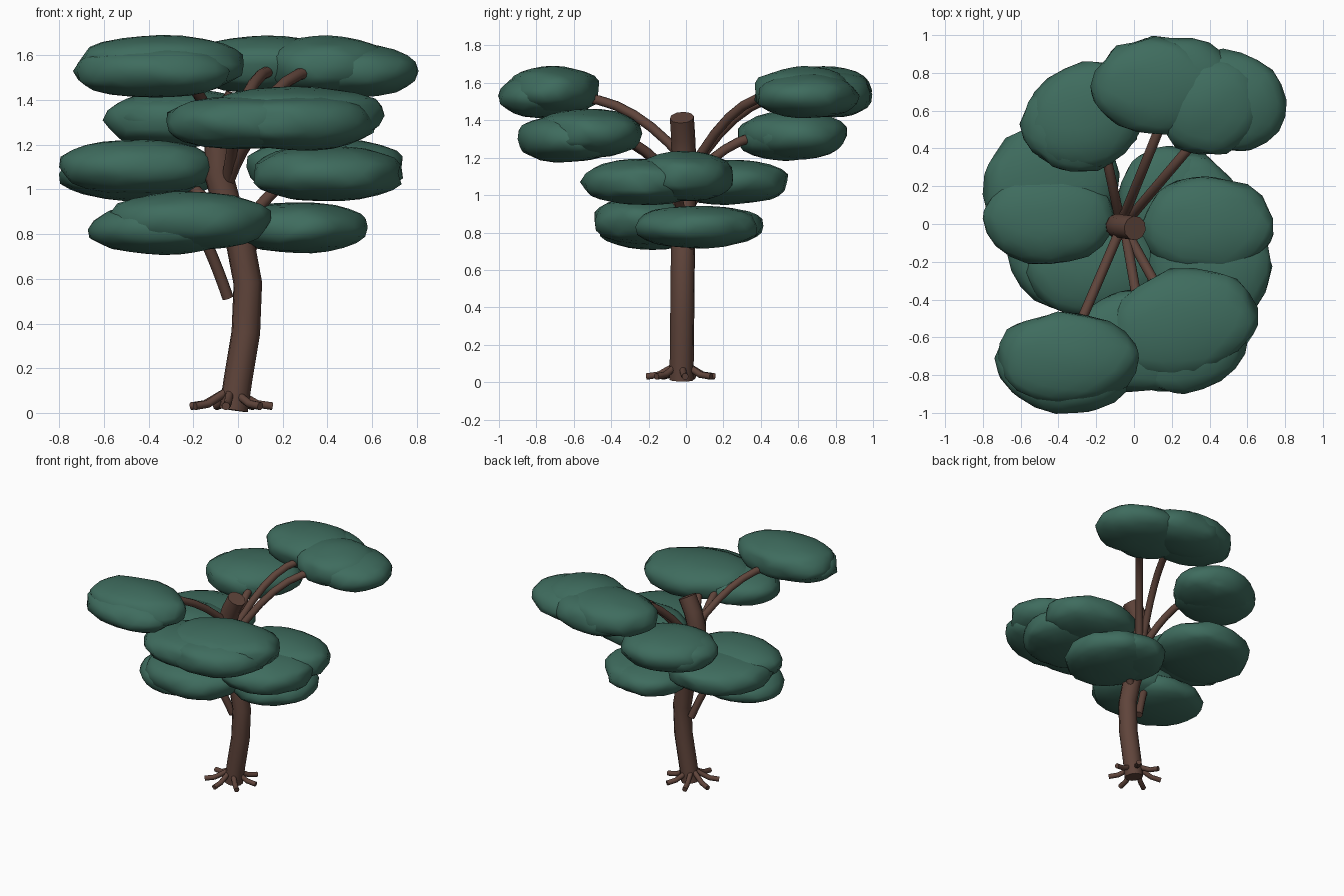
import bpy, math
from mathutils import Vector, noise

cube = bpy.data.objects.get("Cube")
if cube:
    bpy.data.objects.remove(cube, do_unlink=True)


def material(name, rgb):
    m = bpy.data.materials.new(name)
    m.use_nodes = True
    m.diffuse_color = (*rgb, 1)
    m.node_tree.nodes["Principled BSDF"].inputs["Base Color"].default_value = (*rgb, 1)
    return m


bark = material("brown bark", (0.115, 0.058, 0.043))
leaf = material("deep green leaves", (0.049, 0.15, 0.112))


def finish(obj, name, mat, angle):
    obj.name = name
    obj.data.materials.clear()
    obj.data.materials.append(mat)
    bpy.ops.object.shade_smooth_by_angle(angle=math.radians(angle))


def tube(name, points, radius):
    """Capped round tube along a path of points."""
    curve = bpy.data.curves.new(name, 'CURVE')
    curve.dimensions = '3D'
    curve.bevel_depth = radius
    curve.bevel_resolution = 3
    curve.use_fill_caps = True
    spline = curve.splines.new('POLY')
    spline.points.add(len(points) - 1)
    for p, co in zip(spline.points, points):
        p.co = (*co, 1)
    obj = bpy.data.objects.new(name, curve)
    bpy.context.collection.objects.link(obj)
    bpy.ops.object.select_all(action='DESELECT')
    obj.select_set(True)
    bpy.context.view_layer.objects.active = obj
    bpy.ops.object.convert(target='MESH')
    finish(bpy.context.object, name, bark, 40)


def arc(start, end, lift, steps=6):
    """Path that leaves steeply and levels out towards its end."""
    a, b = Vector(start), Vector(end)
    c = (a + b) / 2 + Vector((0, 0, lift))
    return [a * (1 - t) ** 2 + c * 2 * t * (1 - t) + b * t * t
            for t in (i / steps for i in range(steps + 1))]


def lobe(name, centre, size, turn=0):
    """Flattened, lumpy leaf pad with a full rim."""
    bpy.ops.mesh.primitive_ico_sphere_add(subdivisions=3, radius=1, location=centre,
                                          rotation=(0, 0, math.radians(turn)))
    obj = bpy.context.object
    seed = Vector(centre) * 7
    for v in obj.data.vertices:
        bump = 1.02 + 0.1 * noise.noise(v.co * 2.4 + seed)
        flat = math.copysign(abs(v.co.z) ** 0.78, v.co.z)
        lump = 1 + 0.06 * noise.noise(v.co * 1.5 - seed)
        v.co = (v.co.x * bump * size[0], v.co.y * bump * size[1], flat * lump * size[2])
    finish(obj, name, leaf, 60)


# Trunk with a double bend
tube("trunk", [(-0.02, -0.025, 0.012), (0.0, -0.022, 0.15), (0.035, -0.02, 0.36),
               (0.044, -0.018, 0.58), (0.012, -0.015, 0.75), (-0.05, -0.012, 0.93),
               (-0.09, -0.01, 1.08), (-0.085, -0.01, 1.2), (-0.05, -0.015, 1.31),
               (0.005, -0.022, 1.415)], 0.065)

# Seven roots spreading from the foot
for i in range(7):
    a = math.tau * i / 7 - math.pi / 4
    path = [(-0.033 + r * math.cos(a), -0.025 + r * math.sin(a), z)
            for r, z in ((0.03, 0.09), (0.075, 0.065), (0.12, 0.04), (0.188, 0.03))]
    tube(f"root_{i + 1}", path, 0.018)

# Branches: start, end, upward bow
branches = [
    ((-0.06, 0.0, 1.18), (-0.3, -0.56, 1.52), 0.16),
    ((-0.05, -0.02, 1.02), (0.02, -0.42, 1.32), 0.12),
    ((-0.05, -0.02, 1.02), (0.16, -0.4, 1.32), 0.12),
    ((-0.07, 0.0, 1.08), (0.14, 0.52, 1.53), 0.21),
    ((-0.05, 0.0, 1.08), (0.34, 0.46, 1.53), 0.22),
    ((-0.07, 0.0, 1.05), (-0.16, 0.42, 1.32), 0.12),
    ((-0.08, 0.0, 0.88), (-0.3, 0.1, 1.06), 0.05),
    ((0.0, -0.01, 0.8), (0.24, -0.06, 1.06), 0.04),
    ((0.0, -0.01, 0.66), (0.15, 0.08, 0.83), 0.03),
    ((-0.045, 0.0, 0.515), (-0.17, -0.08, 0.82), 0.03),
]
for i, (start, end, lift) in enumerate(branches):
    tube(f"branch_{i + 1}", arc(start, end, lift), 0.026)

# Leaf pads: each cluster lists lobes as centre, size, turn
clusters = {
    "low_right_front": [((-0.22, -0.22, 0.86), (0.36, 0.27, 0.13), 0),
                        ((-0.34, -0.18, 0.82), (0.32, 0.28, 0.11), -20)],
    "low_left": [((0.27, 0.06, 0.83), (0.3, 0.32, 0.115), 0),
                 ((0.18, 0.13, 0.835), (0.26, 0.28, 0.105), 0)],
    "middle_right": [((-0.45, 0.03, 1.1), (0.34, 0.24, 0.125), 0),
                     ((-0.44, 0.21, 1.07), (0.36, 0.33, 0.12), 25)],
    "middle_left": [((0.385, -0.01, 1.1), (0.35, 0.26, 0.135), 0),
                    ((0.4, -0.23, 1.07), (0.33, 0.31, 0.125), 10)],
    "upper_front": [((0.25, -0.53, 1.33), (0.4, 0.28, 0.13), 12),
                    ((0.04, -0.62, 1.3), (0.36, 0.27, 0.12), 0),
                    ((0.28, -0.64, 1.3), (0.33, 0.25, 0.125), 20)],
    "upper_back": [((-0.25, 0.57, 1.32), (0.32, 0.27, 0.13), 25),
                   ((-0.29, 0.53, 1.31), (0.3, 0.25, 0.125), 0)],
    "top_front": [((-0.35, -0.71, 1.56), (0.37, 0.24, 0.13), 0),
                  ((-0.38, -0.76, 1.53), (0.35, 0.23, 0.12), -8)],
    "top_back": [((0.12, 0.73, 1.56), (0.34, 0.25, 0.13), 0),
                 ((0.4, 0.63, 1.55), (0.28, 0.26, 0.135), 0),
                 ((0.5, 0.65, 1.53), (0.3, 0.26, 0.12), -15),
                 ((0.2, 0.79, 1.54), (0.32, 0.2, 0.125), 0)],
}
for name, lobes in clusters.items():
    for i, (centre, size, turn) in enumerate(lobes):
        lobe(f"{name}_leaves_{i + 1}", centre, size, turn)
